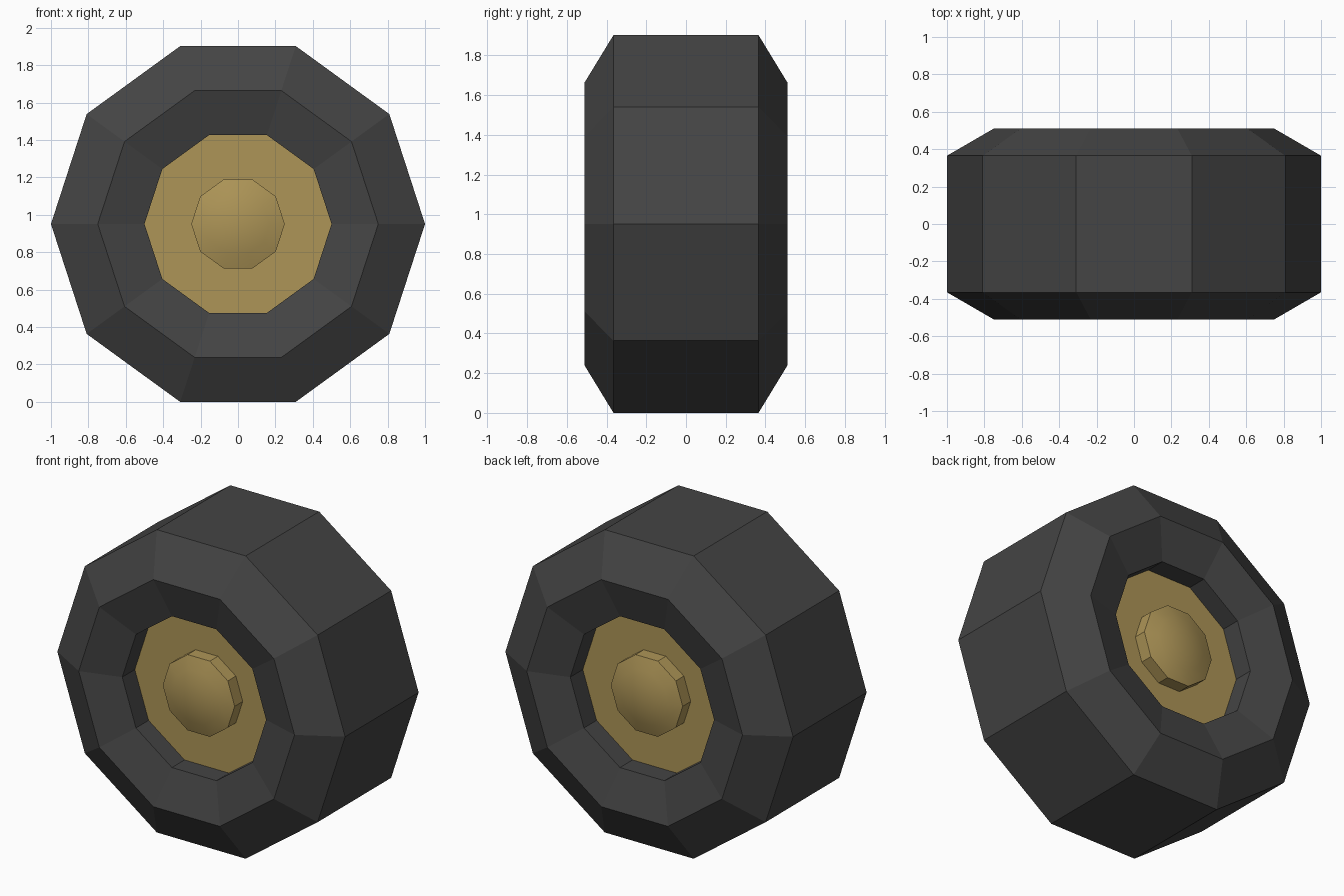
import bpy, bmesh, math

if "Cube" in bpy.data.objects:
    bpy.data.objects.remove(bpy.data.objects["Cube"])

SIDES = 10
CENTRE_Z = math.sin(math.radians(72))


def material(name, rgb):
    m = bpy.data.materials.new(name)
    m.diffuse_color = (*rgb, 1.0)
    m.use_nodes = True
    m.node_tree.nodes["Principled BSDF"].inputs["Base Color"].default_value = m.diffuse_color
    return m


def lathe(name, profile, mat, smooth_rings=()):
    """Spin (radius, y) points around the y axis; a zero radius closes with a fan."""
    bm = bmesh.new()
    rings = []
    for r, y in profile:
        if r == 0:
            rings.append([bm.verts.new((0, y, 0))] * SIDES)
        else:
            rings.append([bm.verts.new((r * math.cos(math.tau * i / SIDES), y,
                                        r * math.sin(math.tau * i / SIDES)))
                          for i in range(SIDES)])
    for k in range(len(rings) - 1):
        a, b = rings[k], rings[k + 1]
        for i in range(SIDES):
            j = (i + 1) % SIDES
            corners = list(dict.fromkeys((a[i], a[j], b[j], b[i])))
            bm.faces.new(corners).smooth = k in smooth_rings
    bmesh.ops.recalc_face_normals(bm, faces=bm.faces[:])
    # recalc is unreliable on open shells: face the hub plates outward
    bm.normal_update()
    if profile[-1][0] == 0:
        bm.faces.ensure_lookup_table()
        if bm.faces[-1].normal.y * profile[-1][1] < 0:
            bmesh.ops.reverse_faces(bm, faces=bm.faces[:])
    else:
        if bm.calc_volume(signed=True) < 0:
            bmesh.ops.reverse_faces(bm, faces=bm.faces[:])
    me = bpy.data.meshes.new(name)
    bm.to_mesh(me)
    bm.free()
    me.materials.append(mat)
    ob = bpy.data.objects.new(name, me)
    ob.location.z = CENTRE_Z
    bpy.context.collection.objects.link(ob)
    return ob


rubber = material("dark grey rubber", (0.058, 0.058, 0.058))
gold = material("dull gold", (0.42, 0.30, 0.095))

# Tyre: chamfered tread, dished sidewalls and the inner wall, as a closed ring
half = [(0.5, 0.435), (0.75, 0.51), (1.0, 0.365)]
ring = [(r, -y) for r, y in half] + half[::-1]
lathe("tyre", ring + ring[:1], rubber)

# Hub plates on both sides, each with a raised, gently domed cap
for side, label in ((-1, "front"), (1, "back")):
    plate = [(0.5, 0.31), (0.25, 0.31), (0.25, 0.39),
             (0.17, 0.417), (0.09, 0.434), (0, 0.44)]
    lathe(label + "_hub", [(r, side * y) for r, y in plate], gold, (2, 3, 4))
